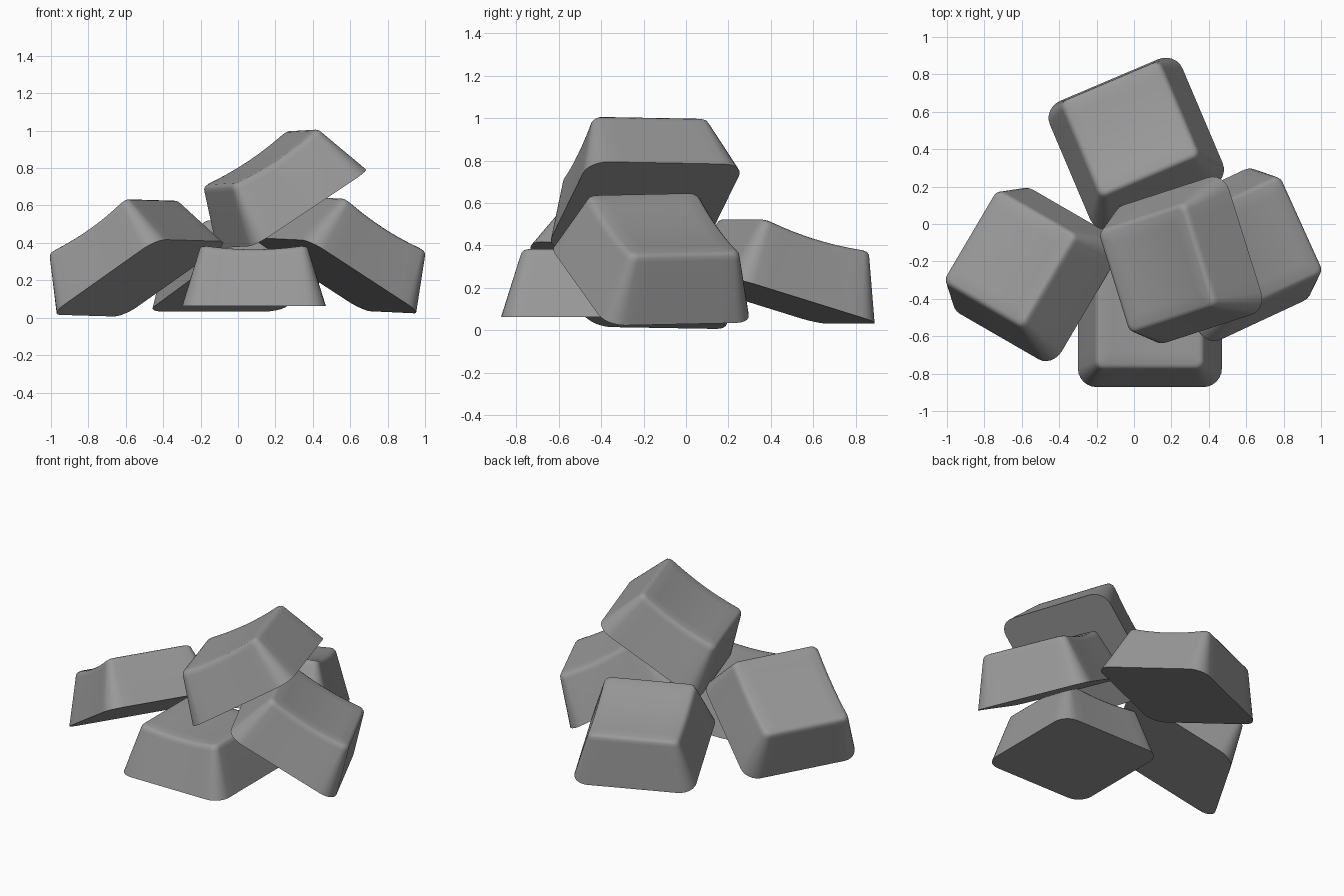
import bpy, bmesh, math
from mathutils import Matrix, Vector

if "Cube" in bpy.data.objects:
    bpy.data.objects.remove(bpy.data.objects["Cube"])

HEIGHT, SAG = 0.325, 0.022

grey = bpy.data.materials.new("keycap grey")
grey.diffuse_color = (0.32, 0.32, 0.32, 1)
grey.use_nodes = True
grey.node_tree.nodes["Principled BSDF"].inputs["Base Color"].default_value = grey.diffuse_color


def rounded_square(half, radius, arc=6, side=8):
    """Points of a rounded square, with extra points along the straight sides."""
    pts = []
    for k in range(4):
        turn = Matrix.Rotation(k * math.pi / 2, 2)
        c = half - radius
        for i in range(arc + 1):
            a = i / arc * math.pi / 2
            pts.append(turn @ Vector((c + radius * math.cos(a), c + radius * math.sin(a))))
        for i in range(1, side):
            pts.append(turn @ Vector((c - 2 * c * i / side, half)))
    return pts


def dish(x):
    """Drop of the top surface: a trough hollowed along local y."""
    return SAG * max(0.0, 1 - (x / 0.28) ** 2)


def keycap_mesh():
    bm = bmesh.new()
    rings = [[bm.verts.new((p.x, p.y, 0)) for p in rounded_square(0.385, 0.10)]]
    # tapered wall up to the rim, then a small rounded lip
    rim = [(0.2945, 0.045, 0.035), (0.288, 0.042, 0.016), (0.277, 0.036, 0.005), (0.262, 0.03, 0.0)]
    for half, radius, drop in rim:
        rings.append([bm.verts.new((p.x, p.y, HEIGHT - drop - dish(p.x)))
                      for p in rounded_square(half, radius)])
    # hollowed top surface
    for s in (0.75, 0.5, 0.25):
        rings.append([bm.verts.new((p.x * s, p.y * s, HEIGHT - dish(p.x * s)))
                      for p in rounded_square(0.262, 0.03)])
    n = len(rings[0])
    for low, high in zip(rings, rings[1:]):
        for i in range(n):
            j = (i + 1) % n
            bm.faces.new((low[i], low[j], high[j], high[i]))
    centre = bm.verts.new((0, 0, HEIGHT - SAG))
    for i in range(n):
        bm.faces.new((rings[-1][i], rings[-1][(i + 1) % n], centre))
    bm.faces.new(rings[0][::-1])  # flat underside
    bmesh.ops.recalc_face_normals(bm, faces=bm.faces)
    mesh = bpy.data.meshes.new("keycap")
    bm.to_mesh(mesh)
    bm.free()
    mesh.materials.append(grey)
    return mesh


# name, underside centre, yaw of the downhill direction, tilt, roll (degrees)
CAPS = [
    ("front_keycap", (0.085, -0.487, 0.062), 0, 0, 0),
    ("back_keycap", (0.012, 0.429, 0.138), 113, 16, 0),
    ("left_keycap", (-0.525, -0.27, 0.212), 150, 31.5, 1),
    ("right_keycap", (0.525, -0.165, 0.225), 25, 30.6, 1.3),
    ("top_keycap", (0.285, -0.192, 0.583), 198, 32.3, 1.2),
]

for name, loc, yaw, tilt, roll in CAPS:
    ob = bpy.data.objects.new(name, keycap_mesh())
    bpy.context.collection.objects.link(ob)
    ob.matrix_world = (Matrix.Translation(loc)
                       @ Matrix.Rotation(math.radians(yaw), 4, 'Z')
                       @ Matrix.Rotation(math.radians(tilt), 4, 'Y')
                       @ Matrix.Rotation(math.radians(roll), 4, 'X'))
    bpy.ops.object.select_all(action='DESELECT')
    ob.select_set(True)
    bpy.context.view_layer.objects.active = ob
    bpy.ops.object.shade_smooth_by_angle(angle=math.radians(40))
